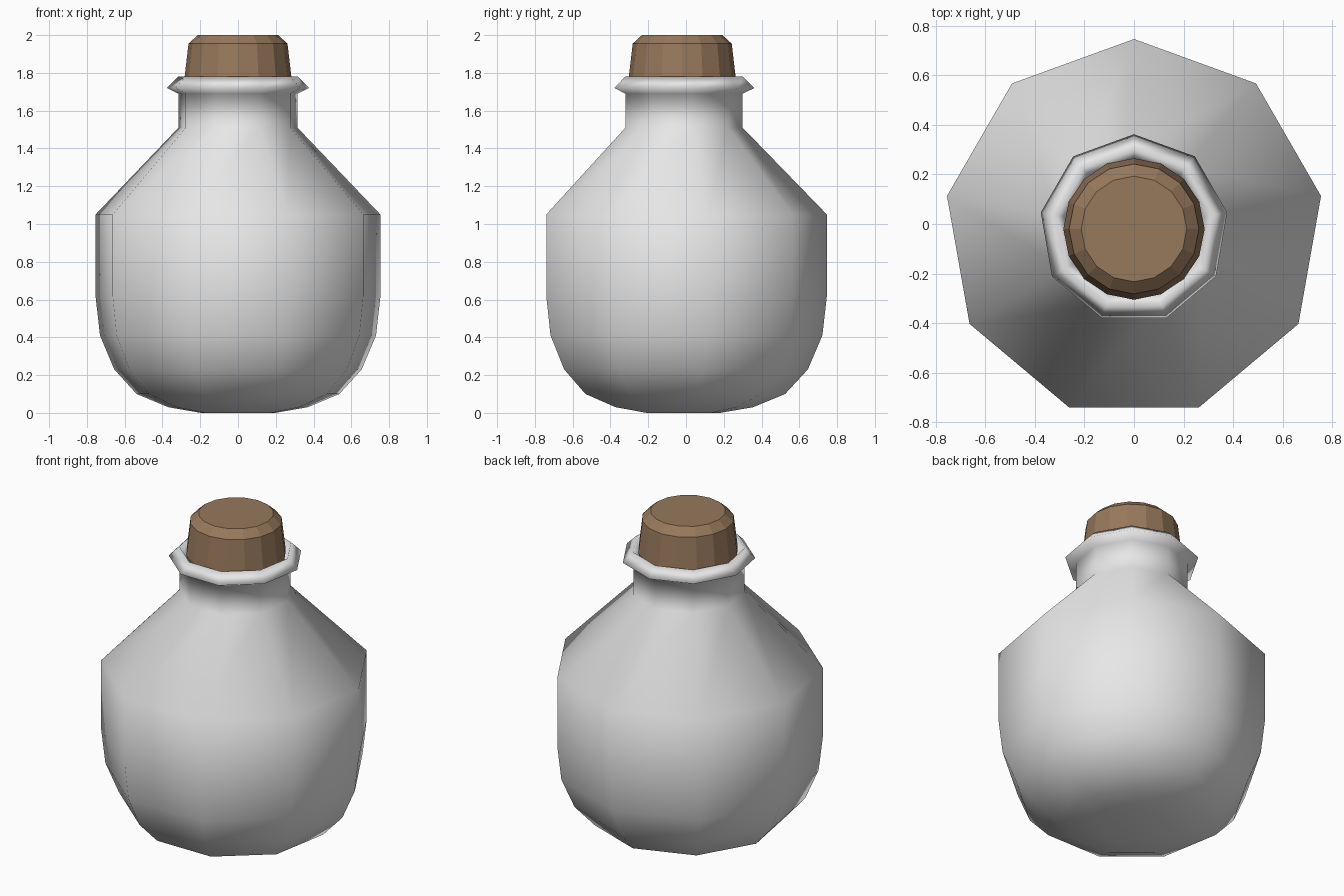
import bpy, bmesh, math

default = bpy.data.objects.get("Cube")
if default:
    bpy.data.objects.remove(default, do_unlink=True)

CENTRE_Y = -0.02


def make_material(name, rgb):
    mat = bpy.data.materials.new(name)
    mat.use_nodes = True
    mat.diffuse_color = (*rgb, 1)
    mat.node_tree.nodes["Principled BSDF"].inputs["Base Color"].default_value = (*rgb, 1)
    return mat


def lathe(name, profile, sides, mat, smooth):
    """Turn a (radius, height) profile, listed bottom first, and cap both ends."""
    bm = bmesh.new()
    rings = []
    for radius, z in profile:
        ring = []
        for i in range(sides):
            a = math.pi / 2 + math.tau * i / sides
            ring.append(bm.verts.new((radius * math.cos(a), radius * math.sin(a), z)))
        rings.append(ring)
    for low, high in zip(rings, rings[1:]):
        for i in range(sides):
            j = (i + 1) % sides
            bm.faces.new((low[i], low[j], high[j], high[i]))
    bm.faces.new(rings[0][::-1])
    bm.faces.new(rings[-1])
    for face in bm.faces:
        face.smooth = smooth
    mesh = bpy.data.meshes.new(name)
    bm.to_mesh(mesh)
    bm.free()
    mesh.materials.append(mat)
    obj = bpy.data.objects.new(name, mesh)
    obj.location.y = CENTRE_Y
    bpy.context.collection.objects.link(obj)
    return obj


glass = make_material("pale grey glass", (0.8, 0.8, 0.8))
cork_brown = make_material("cork brown", (0.31, 0.19, 0.105))

# Nine-sided bottle: rounded base, straight wall, shoulder, neck, lip, inner neck
bottle_profile = [
    (0.2, 0.0), (0.375, 0.03), (0.545, 0.1), (0.665, 0.23), (0.742, 0.41),
    (0.766, 0.62), (0.766, 1.05), (0.32, 1.51), (0.32, 1.69),
    (0.382, 1.72), (0.322, 1.78), (0.275, 1.69), (0.27, 1.55),
]
lathe("bottle", bottle_profile, 9, glass, True)

# Faceted stopper with a bevelled top
stopper_profile = [(0.25, 1.6), (0.285, 1.76), (0.262, 1.955), (0.213, 2.0)]
lathe("stopper", stopper_profile, 16, cork_brown, False)
